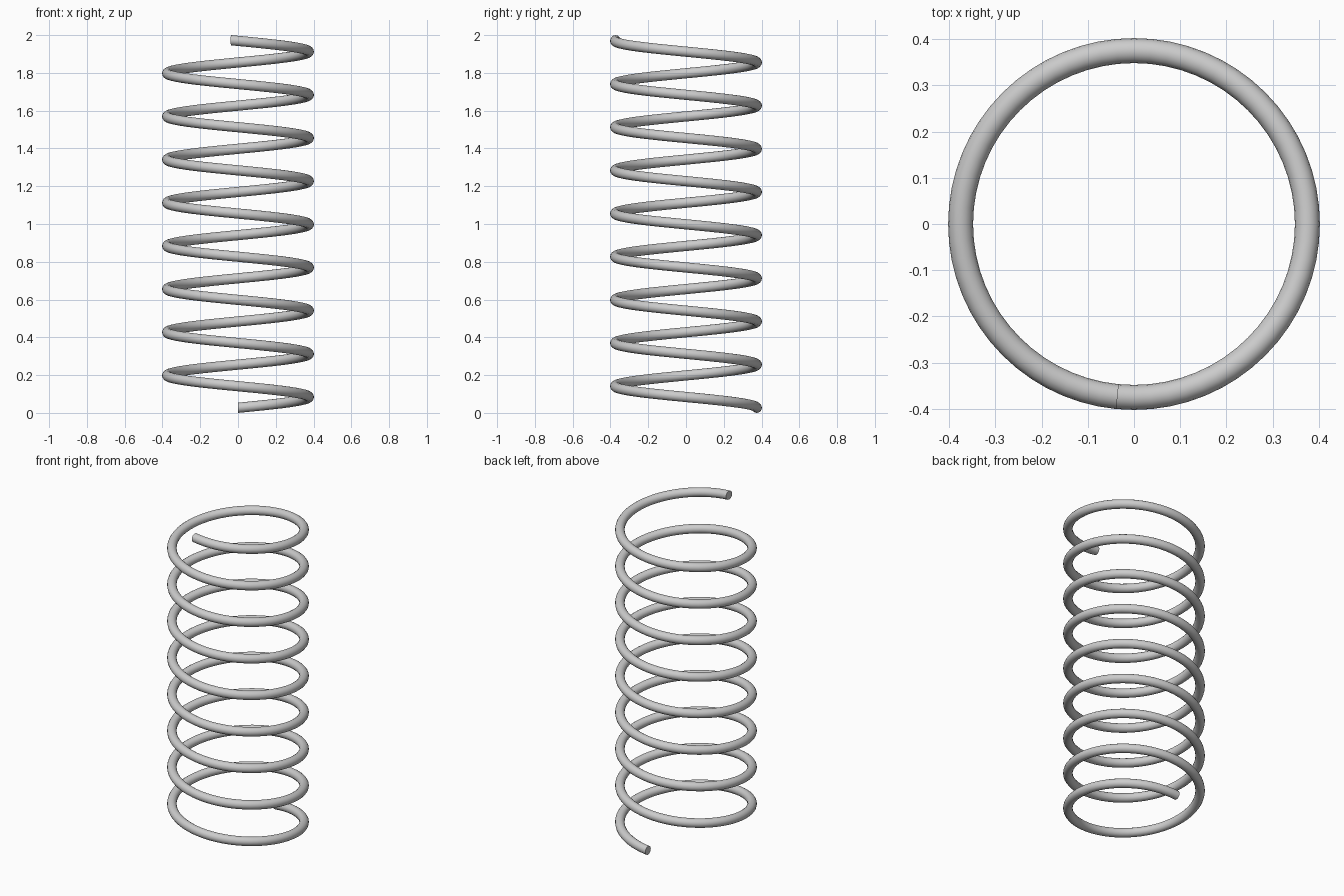
import bpy, bmesh
from math import sin, cos, pi

if "Cube" in bpy.data.objects:
    bpy.data.objects.remove(bpy.data.objects["Cube"])

COIL_R = 0.375      # centre-line radius of the coil
WIRE_R = 0.027      # wire thickness radius
SIDES = 16          # sides of the wire section
PER_TURN = 64       # segments per turn
STEPS = 545         # 8.5 turns plus one segment
RISE = 2.0 - 2 * WIRE_R

bm = bmesh.new()


def section(i):
    """Upright round wire section at step i of the coil."""
    a = 2 * pi * i / PER_TURN
    z = WIRE_R + RISE * i / STEPS
    ring = []
    for k in range(SIDES):
        t = 2 * pi * k / SIDES
        r = COIL_R + WIRE_R * cos(t)
        ring.append(bm.verts.new((r * sin(a), r * cos(a), z + WIRE_R * sin(t))))
    return ring


# Coil: starts at the back, winds to the right and up, ends at the front
rings = [section(i) for i in range(STEPS + 1)]
for a, b in zip(rings, rings[1:]):
    for k in range(SIDES):
        n = (k + 1) % SIDES
        bm.faces.new((a[k], a[n], b[n], b[k]))

# Flat cut ends
bm.faces.new(rings[0][::-1])
bm.faces.new(rings[-1])
bmesh.ops.recalc_face_normals(bm, faces=bm.faces)

mesh = bpy.data.meshes.new("coil_spring")
bm.to_mesh(mesh)
bm.free()
spring = bpy.data.objects.new("coil_spring", mesh)
bpy.context.collection.objects.link(spring)

# Smooth wire, sharp ends
bpy.context.view_layer.objects.active = spring
spring.select_set(True)
bpy.ops.object.shade_smooth_by_angle(angle=pi / 6)
